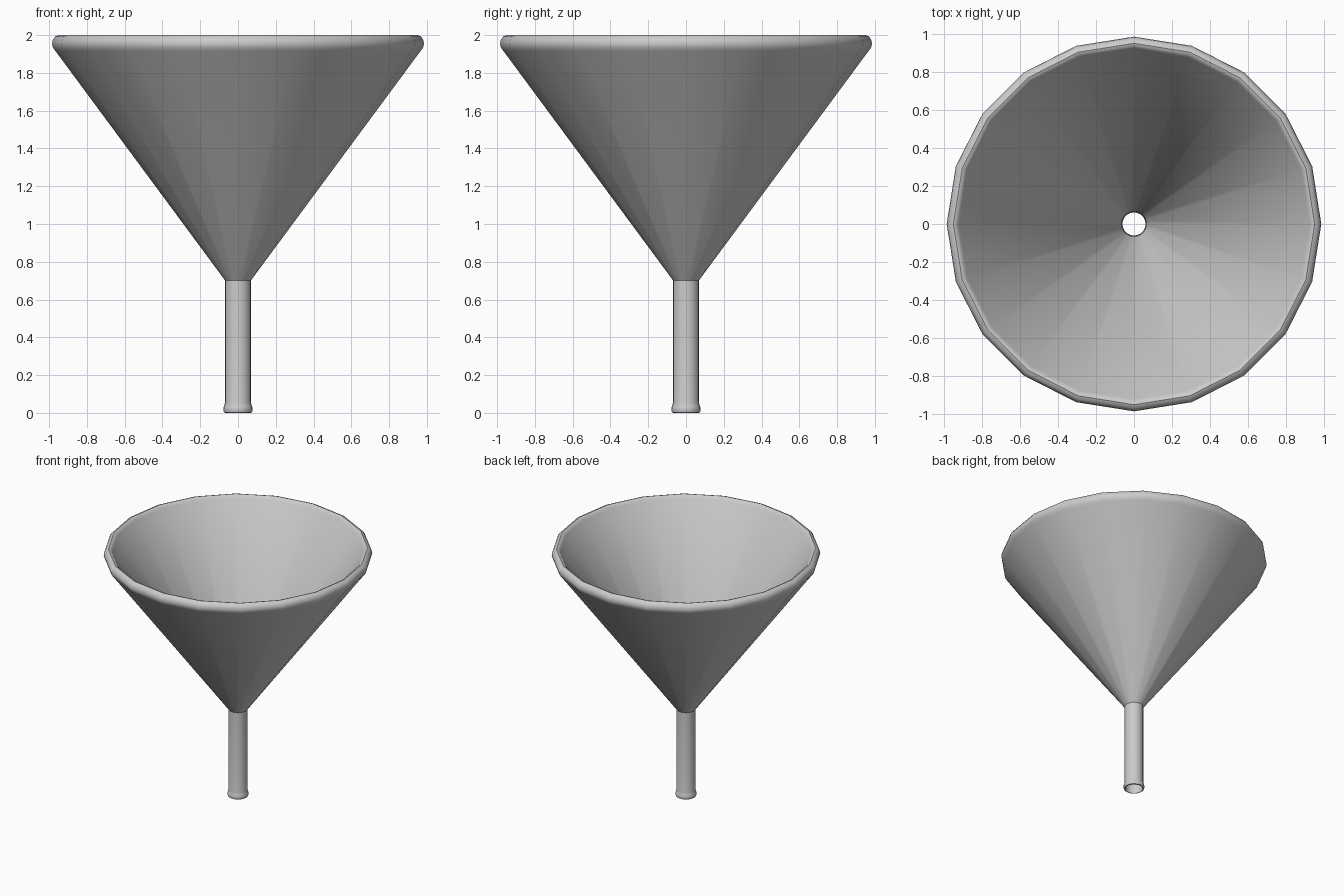
import bpy, bmesh, math

if "Cube" in bpy.data.objects:
    bpy.data.objects.remove(bpy.data.objects["Cube"])

SIDES = 20


def lathe(name, profile):
    """Revolve a closed (radius, height) profile around z."""
    bm = bmesh.new()
    rings = []
    for i in range(SIDES):
        a = 2 * math.pi * i / SIDES
        rings.append([bm.verts.new((r * math.cos(a), r * math.sin(a), z)) for r, z in profile])
    n = len(profile)
    for i in range(SIDES):
        p, q = rings[i], rings[(i + 1) % SIDES]
        for j in range(n):
            k = (j + 1) % n
            bm.faces.new((p[j], q[j], q[k], p[k]))
    bmesh.ops.recalc_face_normals(bm, faces=bm.faces)
    mesh = bpy.data.meshes.new(name)
    bm.to_mesh(mesh)
    bm.free()
    obj = bpy.data.objects.new(name, mesh)
    bpy.context.collection.objects.link(obj)
    bpy.context.view_layer.objects.active = obj
    obj.select_set(True)
    bpy.ops.object.shade_smooth_by_angle(angle=math.radians(34))
    obj.select_set(False)
    return obj


# Spout tip bead, spout outside and cone outside
outside = [(0.066, 0.0), (0.074, 0.003), (0.078, 0.015), (0.0765, 0.029),
           (0.072, 0.041), (0.069, 0.055), (0.069, 0.702), (0.966, 1.915)]
# Rolled rim, running smoothly into the inner wall
rim = [(0.979, 1.932), (0.985, 1.953), (0.981, 1.975), (0.968, 1.993),
       (0.950, 2.0), (0.937, 1.996), (0.927, 1.986), (0.919, 1.974)]
# Cone inside and spout bore, narrowing at the tip
inside = [(0.895, 1.938), (0.066, 0.715), (0.066, 0.04), (0.061, 0.015)]

lathe("funnel_body", outside + rim + inside)
